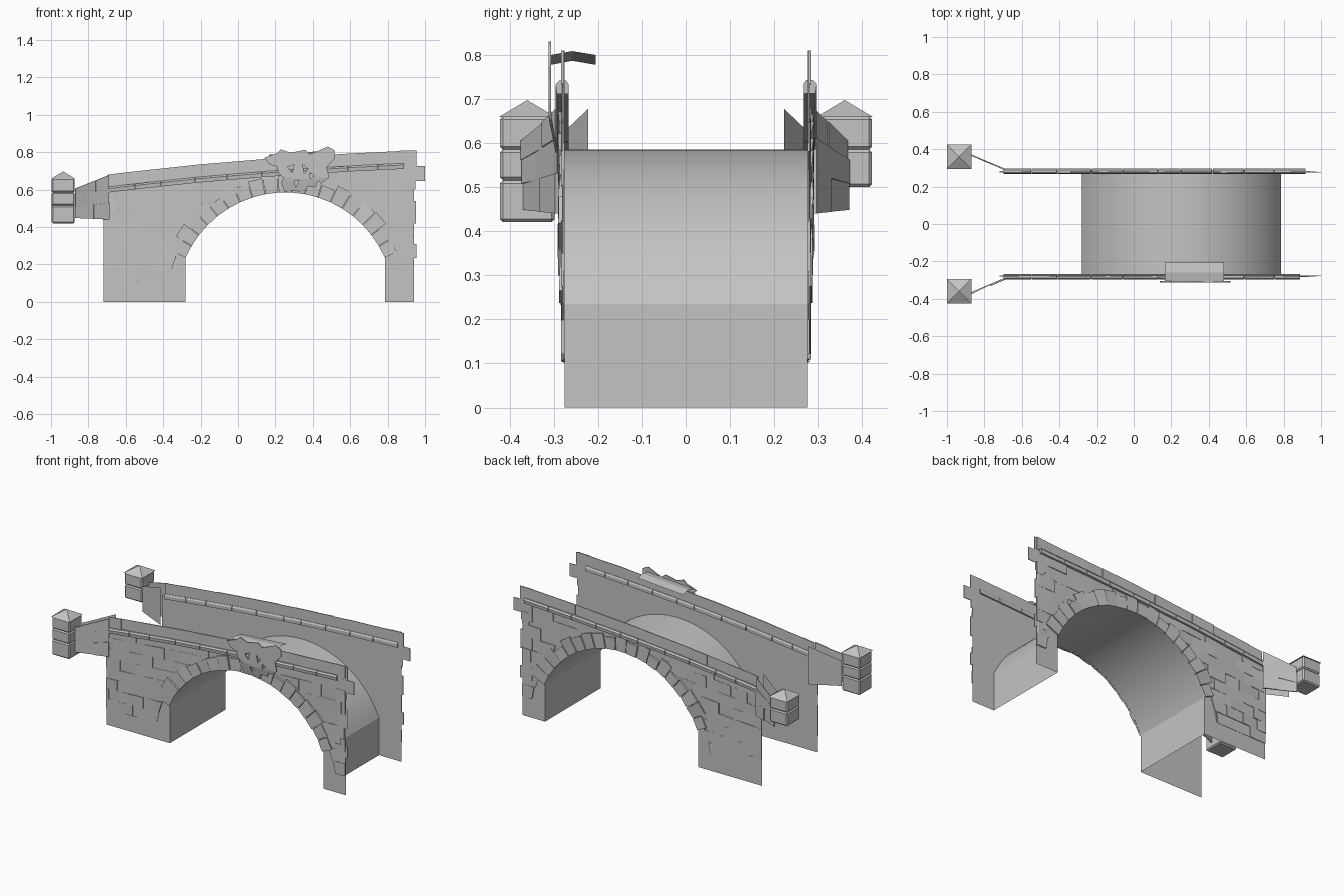
import bpy, bmesh, math, random
from mathutils import Vector

if "Cube" in bpy.data.objects:
    bpy.data.objects.remove(bpy.data.objects["Cube"])

random.seed(4)
stone = bpy.data.materials.new("grey stone")
stone.diffuse_color = (0.55, 0.55, 0.55, 1)
stone.use_nodes = True
stone.node_tree.nodes["Principled BSDF"].inputs["Base Color"].default_value = stone.diffuse_color

WALL_Y = 0.275
CX, CZ, R = 0.2525, 0.005, 0.58          # arch circle
SPRING = math.asin(0.23 / R)             # springing angle
TOP = [(-0.72, 0.677), (-0.6, 0.692), (-0.2, 0.735), (0.2, 0.768), (0.6, 0.793), (0.955, 0.81)]


def top(x):
    """Height of the parapet at x."""
    for (xa, za), (xb, zb) in zip(TOP, TOP[1:]):
        if x <= xb:
            break
    return za + (zb - za) * (x - xa) / (xb - xa)


def finish(bm, name):
    me = bpy.data.meshes.new(name)
    bm.to_mesh(me)
    bm.free()
    me.materials.append(stone)
    ob = bpy.data.objects.new(name, me)
    bpy.context.collection.objects.link(ob)
    return ob


def sheet(bm, pts, facing=None):
    f = bm.faces.new([bm.verts.new(p) for p in pts])
    f.normal_update()
    if facing and f.normal.dot(Vector(facing)) < 0:
        f.normal_flip()


def block(bm, place, quad, depths):
    """Raised stone without a back face; place maps (u, z, depth) to space."""
    back = [bm.verts.new(place(u, z, 0)) for u, z in quad]
    front = [bm.verts.new(place(u, z, d)) for (u, z), d in zip(quad, depths)]
    faces = [bm.faces.new(front)]
    n = len(quad)
    for i in range(n):
        j = (i + 1) % n
        faces.append(bm.faces.new((back[i], back[j], front[j], front[i])))
    out = Vector(place(0, 0, 1)) - Vector(place(0, 0, 0))
    faces[0].normal_update()
    if faces[0].normal.dot(out) < 0:
        bmesh.ops.reverse_faces(bm, faces=faces)


def tilt(lo, hi):
    """Random slant of a stone face: one side proud of the other."""
    a, b = random.uniform(lo, hi), random.uniform(lo, hi)
    return (a, b, b, a)


def arc(n):
    return [(CX + R * math.cos(a), CZ + R * math.sin(a))
            for a in (math.pi - SPRING - i / n * (math.pi - 2 * SPRING) for i in range(n + 1))]


for s, side in ((-1, "front"), (1, "back")):
    def on_wall(x, z, d, s=s):
        return (x, s * (WALL_Y + d), z)

    # spandrel wall sheet with the arch opening
    bm = bmesh.new()
    a = arc(32)
    outline = [(-0.72, 0), (-0.72, 0.6), (-0.695, 0.6), (-0.695, top(-0.695))]
    outline += TOP[1:-1] + [(0.94, top(0.94)), (0.94, 0), (a[-1][0], 0)]
    outline += a[::-1] + [(a[0][0], 0)]
    sheet(bm, [on_wall(x, z, 0) for x, z in outline], (0, s, 0))
    finish(bm, side + "_wall")

    # coursed stones, clipped to the ring of arch stones
    bm = bmesh.new()
    rows = 9
    for r in range(rows):
        f0, f1 = 0.15 + 0.85 * r / rows, 0.15 + 0.85 * (r + 1) / rows
        x = -0.72 - random.uniform(0, 0.1)
        while x < 0.94:
            w = random.uniform(0.1, 0.17)
            x0, x1 = max(x, -0.72 if f1 < 0.85 else -0.695), min(x + w, 0.94)
            x += w
            if x1 - x0 < 0.015:
                continue
            quad = [(x0, f0 * top(x0)), (x1, f0 * top(x1)), (x1, f1 * top(x1)), (x0, f1 * top(x0))]
            left = (x0 + x1) / 2 < CX
            clipped = []
            for u, z in quad:
                h2 = (R + 0.05) ** 2 - (z - CZ) ** 2
                if h2 > 0:
                    h = math.sqrt(h2)
                    u = min(u, CX - h) if left else max(u, CX + h)
                clipped.append((u, z))
            spans = [clipped[1][0] - clipped[0][0], clipped[2][0] - clipped[3][0]]
            inside = max(abs(c[0] - q[0]) for c, q in zip(clipped, quad)) > w + 0.02
            if max(spans) > 0.01 and min(spans) > -0.001 and not inside:
                block(bm, on_wall, clipped, tilt(0.001, 0.009))
    finish(bm, side + "_wall_stones")

    # wedge stones around the arch
    bm = bmesh.new()
    n = 19
    step = (math.pi - 2 * SPRING) / n
    for i in range(n):
        a0 = SPRING + i * step + 0.003
        a1 = a0 + step - 0.006
        ro = R + random.uniform(0.065, 0.1)
        quad = [(CX + r * math.cos(t), CZ + r * math.sin(t))
                for r, t in ((R, a0), (ro, a0), (ro, a1), (R, a1))]
        d0, d1 = random.uniform(0.008, 0.016), random.uniform(0.008, 0.016)
        block(bm, on_wall, quad, (d0, d0, d1, d1))
    finish(bm, side + "_arch_stones")

    # toothed stones on the broken right edge
    bm = bmesh.new()
    for z0, z1, x1 in ((0.235, 0.31, 0.955), (0.42, 0.54, 0.953), (0.6, 0.645, 0.95),
                       (0.645, 0.725, 1.0), (0.725, 0.808, 0.955)):
        block(bm, on_wall, [(0.87, z0), (x1, z0), (x1, z1), (0.87, z1)], (0.006, 0.004, 0.004, 0.006))
        sheet(bm, [on_wall(u, z, 0) for u, z in ((0.94, z0), (x1, z0), (x1, z1), (0.94, z1))], (0, -s, 0))
    finish(bm, side + "_edge_stones")

    # segmented moulding that runs through the parapet
    bm = bmesh.new()
    cuts = [-0.7, -0.55, -0.41, -0.23, -0.06, 0.13, 0.25, 0.42, 0.59, 0.75, 0.89 if s < 0 else 0.92]
    section = [(0.266, -0.015), (0.293, -0.015), (0.296, 0.006), (0.288, 0.015), (0.272, 0.015), (0.266, 0.006)]
    for x0, x1 in zip(cuts, cuts[1:]):
        rings = [[bm.verts.new((x, s * y, top(x) - 0.081 + z)) for y, z in section]
                 for x in (x0 + 0.002, x1 - 0.002)]
        for i in range(6):
            j = (i + 1) % 6
            bm.faces.new((rings[0][i], rings[0][j], rings[1][j], rings[1][i]))
        bm.faces.new(rings[0])
        bm.faces.new(rings[1][::-1])
    bmesh.ops.recalc_face_normals(bm, faces=bm.faces)
    finish(bm, side + "_moulding")

    # flared approach walls: an outer stone face and a plain inner sheet
    for part, ya, yb, sign in (("outer", 0.365, 0.288, 1), ("inner", 0.298, 0.222, -1)):
        def on_wing(u, z, d, ya=ya, yb=yb, sign=sign, s=s):
            return (-0.872 + 0.18 * u + 0.39 * d * sign, s * (ya + (yb - ya) * u + 0.92 * d * sign), z)

        def wing_z(u, f):
            lo, hi = 0.448 - 0.008 * u, 0.605 + 0.072 * u
            return lo + (hi - lo) * f

        bm = bmesh.new()
        sheet(bm, [on_wing(u, wing_z(u, f), 0) for u, f in ((0, 0), (1, 0), (1, 1), (0, 1))],
              (0.39 * sign, 0.92 * sign * s, 0))
        if part == "outer":
            for f0, f1, us in ((0, 0.38, (0, 0.55, 1)), (0.38, 0.72, (0, 0.35, 1)), (0.72, 1, (0, 0.6, 1))):
                for u0, u1 in zip(us, us[1:]):
                    q = [(u, wing_z(u, f)) for u, f in ((u0, f0), (u1, f0), (u1, f1), (u0, f1))]
                    block(bm, on_wing, q, tilt(0.002, 0.011))
        finish(bm, side + "_approach_wall_" + part)

    # end pillar of stacked blocks with a pyramid cap
    bm = bmesh.new()
    levels = (0.42, 0.515, 0.585, 0.66) if s < 0 else (0.5, 0.585, 0.66)
    for z0, z1 in zip(levels, levels[1:]):
        one = bmesh.new()
        bmesh.ops.create_cube(one, size=1)
        for v in one.verts:
            v.co = (-0.935 + v.co.x * 0.124, s * 0.36 + v.co.y * 0.124, (z0 + z1) / 2 + v.co.z * (z1 - z0))
        bmesh.ops.bevel(one, geom=one.edges[:], offset=0.007, segments=1, affect='EDGES')
        tmp = bpy.data.meshes.new("block")
        one.to_mesh(tmp)
        one.free()
        bm.from_mesh(tmp)
        bpy.data.meshes.remove(tmp)
    base = [bm.verts.new((-0.935 + i * 0.065, s * 0.36 + j * 0.065, 0.658))
            for i, j in ((-1, -1), (1, -1), (1, 1), (-1, 1))]
    tip = bm.verts.new((-0.935, s * 0.36, 0.697))
    for i in range(4):
        bm.faces.new((base[i], base[(i + 1) % 4], tip))
    bm.faces.new(base[::-1])
    finish(bm, side + "_pillar")

# barrel vault with its straight legs
bm = bmesh.new()
a = arc(32)
path = [(a[0][0], 0)] + a + [(a[-1][0], 0)]
rows = [[bm.verts.new((x, y, z)) for x, z in path] for y in (-WALL_Y, WALL_Y)]
for i in range(len(path) - 1):
    bm.faces.new((rows[0][i], rows[0][i + 1], rows[1][i + 1], rows[1][i]))
vault = finish(bm, "barrel_vault")
bpy.context.view_layer.objects.active = vault
vault.select_set(True)
bpy.ops.object.shade_smooth_by_angle(angle=math.radians(15))

# carved crest on the front, pierced with small holes
crest = [(.14, .77), (.21, .795), (.23, .815), (.28, .797), (.36, .813), (.385, .79), (.43, .808),
         (.48, .83), (.517, .81), (.515, .765), (.475, .72), (.487, .665), (.45, .637), (.425, .642),
         (.415, .612), (.37, .615), (.35, .578), (.31, .594), (.25, .588), (.23, .637), (.245, .663),
         (.215, .685), (.21, .72), (.17, .735)]
holes = [[(.265, .72), (.3, .735), (.29, .69)], [(.345, .735), (.375, .71), (.355, .685)],
         [(.3, .645), (.325, .65), (.31, .61)], [(.385, .69), (.41, .675), (.385, .655)]]
cu = bpy.data.curves.new("crest_outline", 'CURVE')
cu.dimensions = '2D'
cu.fill_mode = 'BOTH'
cu.extrude = 0.003
for loop in [crest] + holes:
    sp = cu.splines.new('POLY')
    sp.points.add(len(loop) - 1)
    sp.use_cyclic_u = True
    for p, (x, z) in zip(sp.points, loop):
        p.co = (x, z, 0, 1)
helper = bpy.data.objects.new("crest_outline", cu)
bpy.context.collection.objects.link(helper)
dg = bpy.context.evaluated_depsgraph_get()
me = bpy.data.meshes.new_from_object(helper.evaluated_get(dg))
bpy.data.objects.remove(helper)
bm = bmesh.new()
bm.from_mesh(me)
for v in bm.verts:      # stand upright, lower tip leaning to the wall
    x, z, d = v.co
    v.co = (x, -0.309 - d + max(0, 0.66 - z) * 0.2, z)
finish(bm, "carved_crest")

# folded ledge behind the crest
bm = bmesh.new()
fold = [(-0.307, 0.777), (-0.258, 0.786), (-0.205, 0.777)]
for (y0, z0), (y1, z1) in zip(fold, fold[1:]):
    sheet(bm, [(0.165, y0, z0), (0.48, y0, z0 + 0.022), (0.48, y1, z1 + 0.022), (0.165, y1, z1)], (0, 0, 1))
finish(bm, "crest_ledge")
